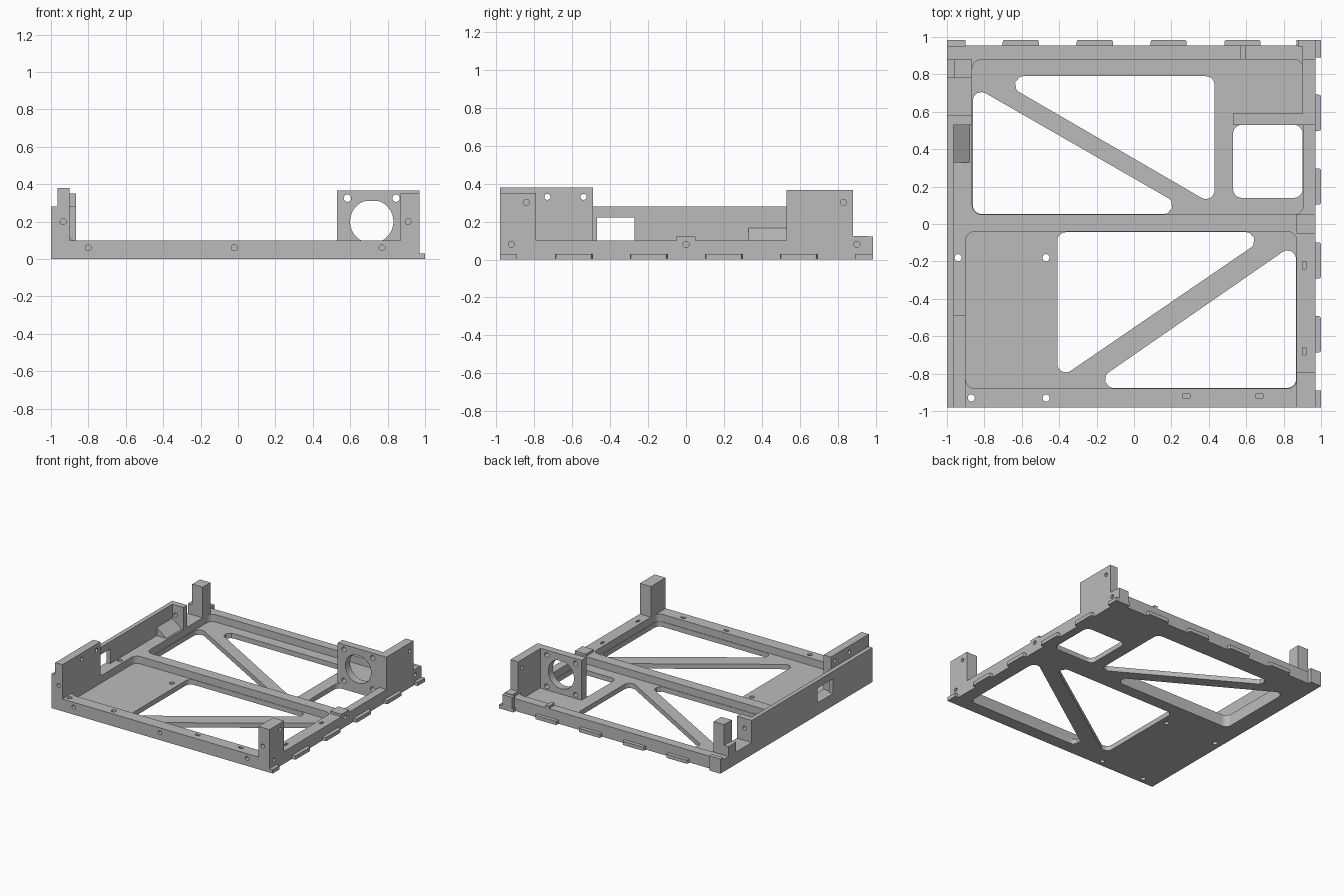
import bpy, bmesh, math
from mathutils import Vector

if "Cube" in bpy.data.objects:
    bpy.data.objects.remove(bpy.data.objects["Cube"], do_unlink=True)

grey = bpy.data.materials.new("plain grey")
grey.use_nodes = True
grey.diffuse_color = (0.5, 0.5, 0.5, 1)
grey.node_tree.nodes["Principled BSDF"].inputs["Base Color"].default_value = (0.5, 0.5, 0.5, 1)


def prism(name, points, lo, hi, axis="z"):
    """Extrude a 2D outline along one axis."""
    place = {"z": lambda u, v, w: (u, v, w),
             "y": lambda u, v, w: (u, w, v),
             "x": lambda u, v, w: (w, u, v)}[axis]
    bm = bmesh.new()
    low = [bm.verts.new(place(u, v, lo)) for u, v in points]
    high = [bm.verts.new(place(u, v, hi)) for u, v in points]
    bm.faces.new(low)
    bm.faces.new(high)
    for i in range(len(points)):
        j = (i + 1) % len(points)
        bm.faces.new((low[i], low[j], high[j], high[i]))
    bmesh.ops.recalc_face_normals(bm, faces=bm.faces)
    mesh = bpy.data.meshes.new(name)
    bm.to_mesh(mesh)
    bm.free()
    mesh.materials.append(grey)
    ob = bpy.data.objects.new(name, mesh)
    bpy.context.collection.objects.link(ob)
    return ob


def rect(x0, x1, y0, y1):
    return [(x0, y0), (x1, y0), (x1, y1), (x0, y1)]


def box(name, x0, x1, y0, y1, z0, z1):
    return prism(name, rect(x0, x1, y0, y1), z0, z1)


def rounded(points, r, steps=6):
    """Replace each corner of a convex outline by an arc."""
    out = []
    for i, p in enumerate(points):
        p = Vector(p)
        a = (Vector(points[i - 1]) - p).normalized()
        b = (Vector(points[(i + 1) % len(points)]) - p).normalized()
        half = a.angle(b) / 2
        centre = p + (a + b).normalized() * (r / math.sin(half))
        start = p + a * (r / math.tan(half)) - centre
        end = p + b * (r / math.tan(half)) - centre
        for k in range(steps + 1):
            d = start.lerp(end, k / steps).normalized() * r
            out.append(tuple(centre + d))
    return out


def circle(u, v, r, n=20):
    return [(u + r * math.cos(math.tau * i / n), v + r * math.sin(math.tau * i / n))
            for i in range(n)]


def cut(target, cutter):
    mod = target.modifiers.new("cut", "BOOLEAN")
    mod.operation = "DIFFERENCE"
    mod.solver = "EXACT"
    mod.object = cutter
    cutter.hide_render = True
    bpy.context.view_layer.objects.active = target
    bpy.ops.object.modifier_apply(modifier=mod.name)
    bpy.data.objects.remove(cutter, do_unlink=True)


def drill(target, u, v, lo, hi, axis, r=0.016):
    cut(target, prism("drill", circle(u, v, r), lo, hi, axis))


RIM, FLOOR = 0.1, 0.04

# Base tray with two sunken floors divided by a cross beam
tray = box("base_tray", -1, 0.97, -0.98, 0.955, 0, RIM)
for pocket in (rect(-0.9, 0.87, -0.88, -0.04), rect(-0.865, 0.905, 0.05, 0.88)):
    cut(tray, prism("pocket", rounded(pocket, 0.05), FLOOR, 0.2))

# Truss openings through the floor
openings = [
    [(-0.76, 0.79), (0.43, 0.1), (0.43, 0.79)],
    [(-0.861, 0.054), (0.33, 0.054), (-0.861, 0.738)],
    [(-0.41, -0.044), (-0.41, -0.834), (0.745, -0.044)],
    [(0.866, -0.1), (-0.255, -0.876), (0.866, -0.876)],
    rect(0.53, 0.901, 0.14, 0.53),
]
for outline in openings:
    cut(tray, prism("opening", rounded(outline, 0.045), -0.1, 0.2))

# Screw holes and slots in the tray
for x, y in ((-0.94, -0.18), (-0.47, -0.18), (-0.87, -0.93), (-0.47, -0.93)):
    drill(tray, x, y, -0.1, 0.2, "z", 0.019)
for x in (-0.8, -0.02, 0.77):
    drill(tray, x, 0.06, -1.1, -0.93, "y")
for y in (-0.92, 0, 0.9):
    drill(tray, y, 0.08, 0.92, 1.1, "x")
for x in (0.28, 0.67):
    cut(tray, box("slot", x - 0.02, x + 0.02, -0.93, -0.91, 0.06, 0.2))
for y in (-0.22, -0.68):
    cut(tray, box("slot", 0.9, 0.92, y - 0.02, y + 0.02, 0.06, 0.2))

# Locating tabs along the back and right edges
for i in range(4):
    c = -0.605 + i * 0.395
    prism("back_tab", rounded(rect(c - 0.097, c + 0.097, 0.94, 0.985), 0.012, 2), 0, 0.03)
    c = -0.59 + i * 0.395
    prism("right_tab", rounded(rect(0.95, 1, c - 0.097, c + 0.097), 0.012, 2), 0, 0.03)
box("right_front_tab", 0.96, 1, -0.98, -0.89, 0, 0.03)
box("right_back_tab", 0.87, 1, 0.89, 0.985, 0, 0.03)
box("back_right_lug", 0.88, 0.97, 0.95, 0.985, 0.03, 0.12)
box("back_left_lug", -1, -0.9, 0.95, 0.985, 0, 0.12)

# Left wall with a window, end plate and sloped gusset
wall = box("left_wall", -1, -0.965, -0.98, 0.58, RIM, 0.28)
cut(wall, box("window", -1.1, -0.9, -0.47, -0.27, 0.05, 0.22))
end_plate = box("left_wall_end_plate", -0.965, -0.865, 0.53, 0.58, RIM, 0.28)
drill(end_plate, -0.935, 0.2, 0.4, 0.7, "y")
prism("left_wall_gusset", [(-0.97, RIM), (-0.88, RIM), (-0.97, 0.17)], 0.33, 0.53, "y")

# Tall front left wall
tall = box("front_left_wall", -0.965, -0.9, -0.98, -0.49, RIM, 0.38)
for y in (-0.73, -0.54):
    drill(tall, y, 0.33, -1.1, -0.8, "x")
drill(tall, -0.935, 0.2, -1.1, -0.93, "y")

# Back left post with a low ledge
box("back_left_post", -0.96, -0.865, 0.78, 0.88, RIM, 0.35)
box("back_left_post_ledge", -1, -0.96, 0.78, 0.88, RIM, 0.18)

# Front right post
post = box("front_right_post", 0.87, 0.97, -0.98, -0.79, RIM, 0.35)
drill(post, 0.91, 0.2, -1.1, -0.93, "y")
drill(post, -0.84, 0.3, 0.92, 1.1, "x")

# Fan bracket with a flat-topped bore and corner holes
fan = box("fan_plate", 0.53, 0.9, 0.53, 0.59, 0, 0.365)
bore = [(u, min(v, 0.31)) for u, v in circle(0.715, 0.2, 0.116, 40)]
cut(fan, prism("bore", bore, 0.4, 0.7, "y"))
for x in (0.585, 0.845):
    for z in (0.07, 0.325):
        drill(fan, x, z, 0.4, 0.7, "y", 0.02)
side = box("fan_side_plate", 0.9, 0.97, 0.53, 0.88, RIM, 0.365)
drill(side, 0.83, 0.3, 0.8, 1.1, "x")

# Small raised stops on the rim
box("beam_end_stop", 0.87, 0.97, -0.05, 0.05, RIM, 0.12)
box("back_rim_stop", 0.57, 0.6, 0.88, 0.955, RIM, 0.12)
box("back_right_stop", 0.9, 0.97, 0.88, 0.955, RIM, 0.125)

# Smooth the bores and rounded corners, keeping edges sharp
for ob in (tray, fan, tall, post, side, end_plate):
    bpy.ops.object.select_all(action="DESELECT")
    ob.select_set(True)
    bpy.context.view_layer.objects.active = ob
    bpy.ops.object.shade_smooth_by_angle(angle=math.radians(30))
